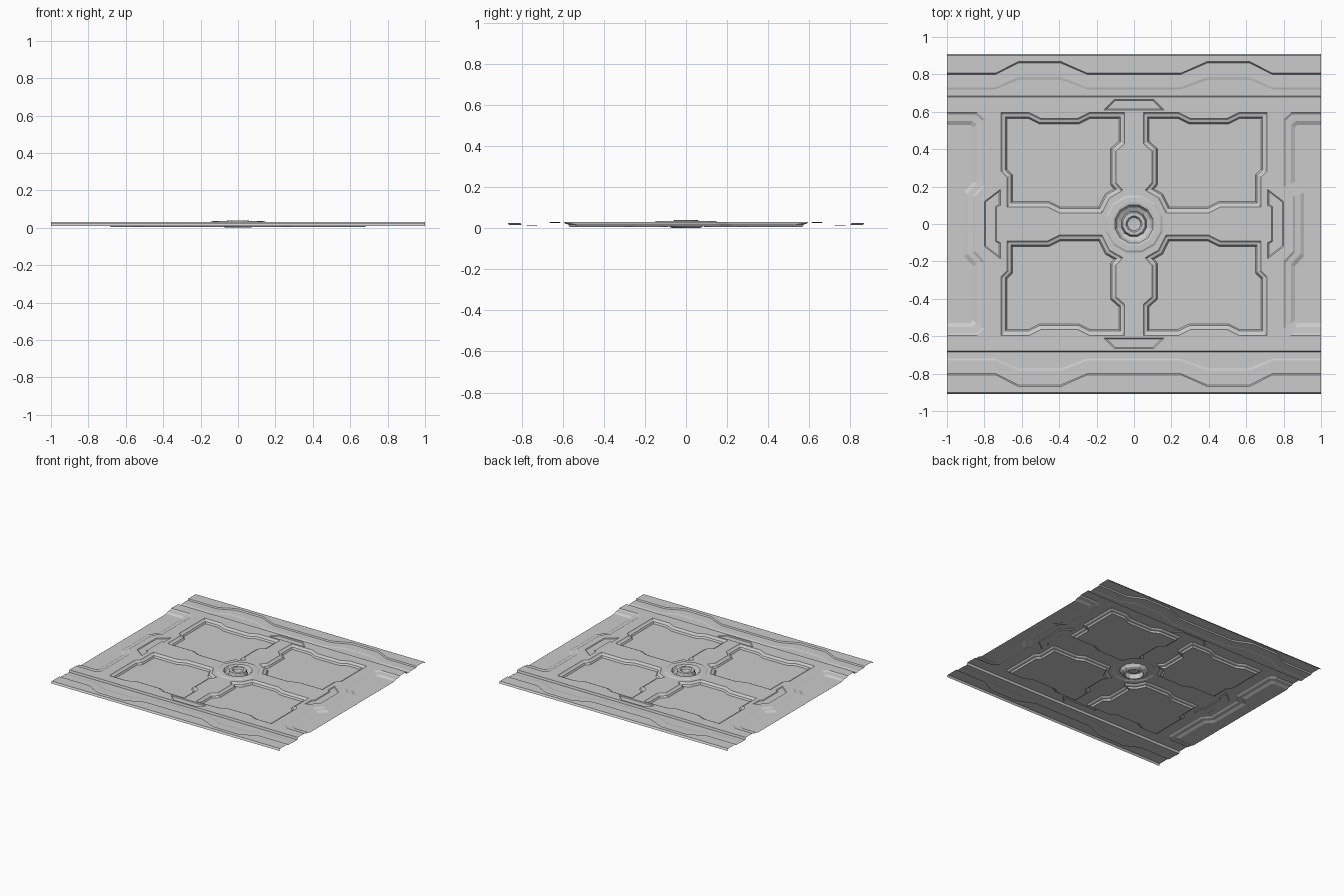
import bpy, bmesh, math
from mathutils import Vector

if "Cube" in bpy.data.objects:
    bpy.data.objects.remove(bpy.data.objects["Cube"])

TOP = 0.03  # height of the main frame surface


def finish(name, bm):
    bmesh.ops.remove_doubles(bm, verts=bm.verts, dist=1e-5)
    bm.normal_update()
    for f in bm.faces:
        if f.normal.z < 0:
            f.normal_flip()
    me = bpy.data.meshes.new(name)
    bm.to_mesh(me)
    bm.free()
    ob = bpy.data.objects.new(name, me)
    bpy.context.collection.objects.link(ob)
    return ob


def inset(pts, d):
    """Mitred inward offset of a closed outline."""
    n = len(pts)
    area = sum(pts[i][0] * pts[(i + 1) % n][1] - pts[(i + 1) % n][0] * pts[i][1] for i in range(n))
    s = 1 if area > 0 else -1
    out = []
    for i in range(n):
        p, a, b = Vector(pts[i]), Vector(pts[i - 1]), Vector(pts[(i + 1) % n])
        e1, e2 = (p - a).normalized(), (b - p).normalized()
        n1, n2 = Vector((-e1.y, e1.x)) * s, Vector((-e2.y, e2.x)) * s
        q = p + (n1 + n2) * (d / (1 + n1.dot(n2)))
        out.append((q.x, q.y))
    return out


def loft(bm, rings, closed=True, cap=True):
    """Rings are (outline, z); join them and close the last one."""
    rows = [[bm.verts.new((x, y, z)) for x, y in pts] for pts, z in rings]
    n = len(rows[0])
    for r, s in zip(rows, rows[1:]):
        for i in range(n if closed else n - 1):
            j = (i + 1) % n
            bm.faces.new((r[i], r[j], s[j], s[i]))
    if cap:
        edges = []
        for i in range(n):
            a, b = rows[-1][i], rows[-1][(i + 1) % n]
            edges.append(bm.edges.get((a, b)) or bm.edges.new((a, b)))
        bmesh.ops.triangle_fill(bm, use_beauty=True, edges=edges, normal=(0, 0, 1))


def flip(pts, sx, sy):
    return [(x * sx, y * sy) for x, y in pts]


def circle(r, n=12):
    return [(r * math.cos(math.tau * (i + .5) / n), r * math.sin(math.tau * (i + .5) / n)) for i in range(n)]


# Outlines
PANEL = [(.05, .595), (.05, .43), (.095, .39), (.095, .22), (.06, .18), (.13, .14), (.17, .06),
         (.40, .06), (.46, .09), (.68, .09), (.68, .25), (.71, .28), (.71, .595),
         (.56, .595), (.50, .565), (.30, .565), (.24, .595)]
Y_TAB = [(-.16, .61), (-.105, .665), (.105, .665), (.16, .61)]
X_TAB = [(.715, .185), (.80, .12), (.80, -.12), (.715, -.185), (.715, -.10), (.735, -.09), (.735, .09), (.715, .10)]


def side_outline(half):
    return half + [(x, -y) for x, y in reversed(half)]


SIDE = [side_outline(h) for h in (
    [(1, .595), (.84, .595), (.80, .56), (.80, .20), (.85, .145)],
    [(1, .585), (.845, .585), (.812, .555), (.812, .205), (.862, .15)],
    [(1, .55), (.865, .55), (.84, .53), (.84, .215), (.89, .16)],
    [(1, .54), (.87, .54), (.85, .525), (.85, .22), (.90, .165)],
    [(1, .53), (.875, .53), (.86, .515), (.86, .225), (.91, .17)],
)]

holes = []
SIGNS = [(1, 1), (-1, 1), (-1, -1), (1, -1)]

# Four sunken panels
bm = bmesh.new()
for sx, sy in SIGNS:
    p = flip(PANEL, sx, sy)
    holes.append(p)
    loft(bm, [(p, TOP), (inset(p, .008), .022), (inset(p, .022), .018), (inset(p, .03), .005)])
finish("sunken_panels", bm)

# Shallow tabs at the ends of the cross
bm = bmesh.new()
for s in (1, -1):
    for p in (flip(Y_TAB, 1, s), flip(X_TAB, s, 1)):
        holes.append(p)
        loft(bm, [(p, TOP), (inset(p, .006), .025)])
finish("cross_end_tabs", bm)

# Stepped bays on the two side edges
bm = bmesh.new()
for s in (1, -1):
    loft(bm, [(flip(o, s, 1), z) for o, z in zip(SIDE, (TOP, .023, .021, .016, .011))], closed=False)
finish("side_bays", bm)

# Centre hub with moat and boss
hub = [(.158, TOP), (.148, .035), (.118, .036), (.105, .034), (.092, .012), (.07, .001),
       (.062, .038), (.055, .04), (.043, .04), (.035, .028), (.02, .026)]
bm = bmesh.new()
loft(bm, [(circle(r), z) for r, z in hub])
finish("centre_hub", bm)
holes.append(circle(.158))

# Main frame, flat sheet with all openings
bm = bmesh.new()
right = SIDE[0]
outer = [(-1, .68), (1, .68)] + right + [(1, -.68), (-1, -.68)] + [(-x, y) for x, y in reversed(right)]
edges = []
for pts in [outer] + holes:
    vs = [bm.verts.new((x, y, TOP)) for x, y in pts]
    edges += [bm.edges.new((vs[i], vs[(i + 1) % len(vs)])) for i in range(len(vs))]
bmesh.ops.triangle_fill(bm, use_beauty=True, edges=edges, normal=(0, 0, 1))
finish("main_frame", bm)

# Stepped rails along front and back, with wave-shaped borders
XS = [-1, -.74, -.62, -.39, -.25, .25, .39, .62, .74, 1]
WAVE = [0, 0, 1, 1, 0, 0, 1, 1, 0, 0]
ROWS = [(.68, .68, TOP), (.685, .685, .013), (.72, .77, .013), (.73, .785, .016),
        (.80, .86, .016), (.806, .868, .025), (.90, .90, .025), (.91, .91, .011)]
bm = bmesh.new()
for s in (1, -1):
    loft(bm, [([(x, s * (b if w else a)) for x, w in zip(XS, WAVE)], z) for a, b, z in ROWS],
         closed=False, cap=False)
finish("edge_rails", bm)
